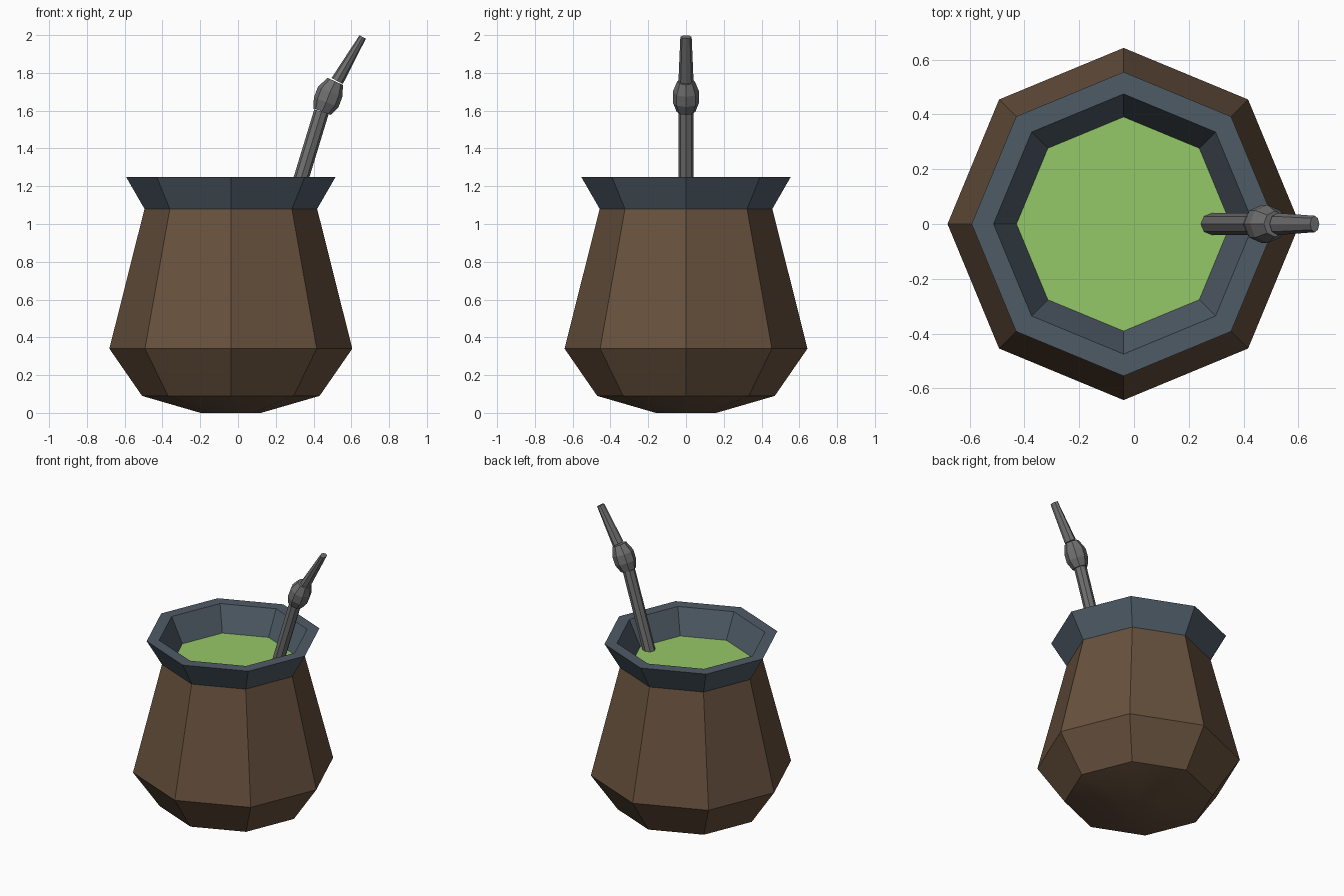
import bpy, bmesh
from math import sin, cos, pi
from mathutils import Vector

if "Cube" in bpy.data.objects:
    bpy.data.objects.remove(bpy.data.objects["Cube"])

CX = -0.038  # axis of the cup


def material(name, rgb):
    m = bpy.data.materials.new(name)
    m.diffuse_color = (*rgb, 1)
    m.use_nodes = True
    m.node_tree.nodes["Principled BSDF"].inputs["Base Color"].default_value = m.diffuse_color
    return m


def loft(name, rings, mat, cap_start=False, cap_end=False, closed=False, smooth_first=False):
    """Skin octagonal rings given as (centre, u axis, v axis)."""
    bm = bmesh.new()
    loops = []
    for c, u, v in rings:
        loops.append([bm.verts.new(c + u * cos(i * pi / 4) + v * sin(i * pi / 4)) for i in range(8)])
    pairs = list(zip(loops, loops[1:]))
    if closed:
        pairs.append((loops[-1], loops[0]))
    for k, (a, b) in enumerate(pairs):
        for i in range(8):
            j = (i + 1) % 8
            f = bm.faces.new((a[i], a[j], b[j], b[i]))
            f.smooth = smooth_first and k == 0
    if cap_start:
        bm.faces.new(loops[0][::-1]).smooth = smooth_first
    if cap_end:
        bm.faces.new(loops[-1])
    if cap_start or closed:
        bmesh.ops.recalc_face_normals(bm, faces=bm.faces)
    if smooth_first:
        # keep the foot edge crisp
        for a, b in zip(loops[1], loops[1][1:] + loops[1][:1]):
            bm.edges.get((a, b)).smooth = False
    me = bpy.data.meshes.new(name)
    bm.to_mesh(me)
    bm.free()
    me.materials.append(mat)
    ob = bpy.data.objects.new(name, me)
    bpy.context.collection.objects.link(ob)
    return ob


def level(r, z):
    return Vector((CX, 0, z)), Vector((r, 0, 0)), Vector((0, r, 0))


brown = material("gourd_brown", (0.135, 0.082, 0.047))
slate = material("rim_slate", (0.078, 0.105, 0.133))
green = material("tea_green", (0.30, 0.58, 0.135))
steel = material("straw_grey", (0.16, 0.16, 0.16))

# Gourd body with softly shaded underside
loft("gourd_body", [level(0.16, 0), level(0.47, 0.09), level(0.643, 0.34), level(0.457, 1.08)],
     brown, cap_start=True, smooth_first=True)

# Flared rim: outside, flat lip, inside
loft("rim", [level(0.457, 1.08), level(0.555, 1.25), level(0.475, 1.25), level(0.39, 1.08)],
     slate, closed=True)

# Tea surface
loft("tea", [level(0.2, 1.082), level(0.392, 1.082)][::-1], green, cap_end=True)

# Straw: (x, z, radius in the leaning plane, radius across)
path = [(0.282, 1.07, 0.04, 0.04), (0.442, 1.595, 0.04, 0.04),
        (0.445, 1.595, 0.05, 0.05), (0.467, 1.645, 0.07, 0.07),
        (0.488, 1.70, 0.07, 0.07), (0.515, 1.755, 0.045, 0.047),
        (0.525, 1.757, 0.034, 0.04), (0.66, 1.99, 0.019, 0.03)]
lean = [0.30, 0.30, 0.38, 0.40, 0.42, 0.46, 0.53, 0.53]


def straw_part(name, a, b):
    rings = []
    for (x, z, ru, rv), s in zip(path[a:b], lean[a:b]):
        u = Vector((1, 0, -s)).normalized()
        rings.append((Vector((x, 0, z)), u * ru, Vector((0, rv, 0))))
    loft(name, rings, steel, cap_start=True, cap_end=True)


straw_part("straw_stem", 0, 2)
straw_part("straw_knob", 2, 6)
straw_part("straw_mouthpiece", 6, 8)
